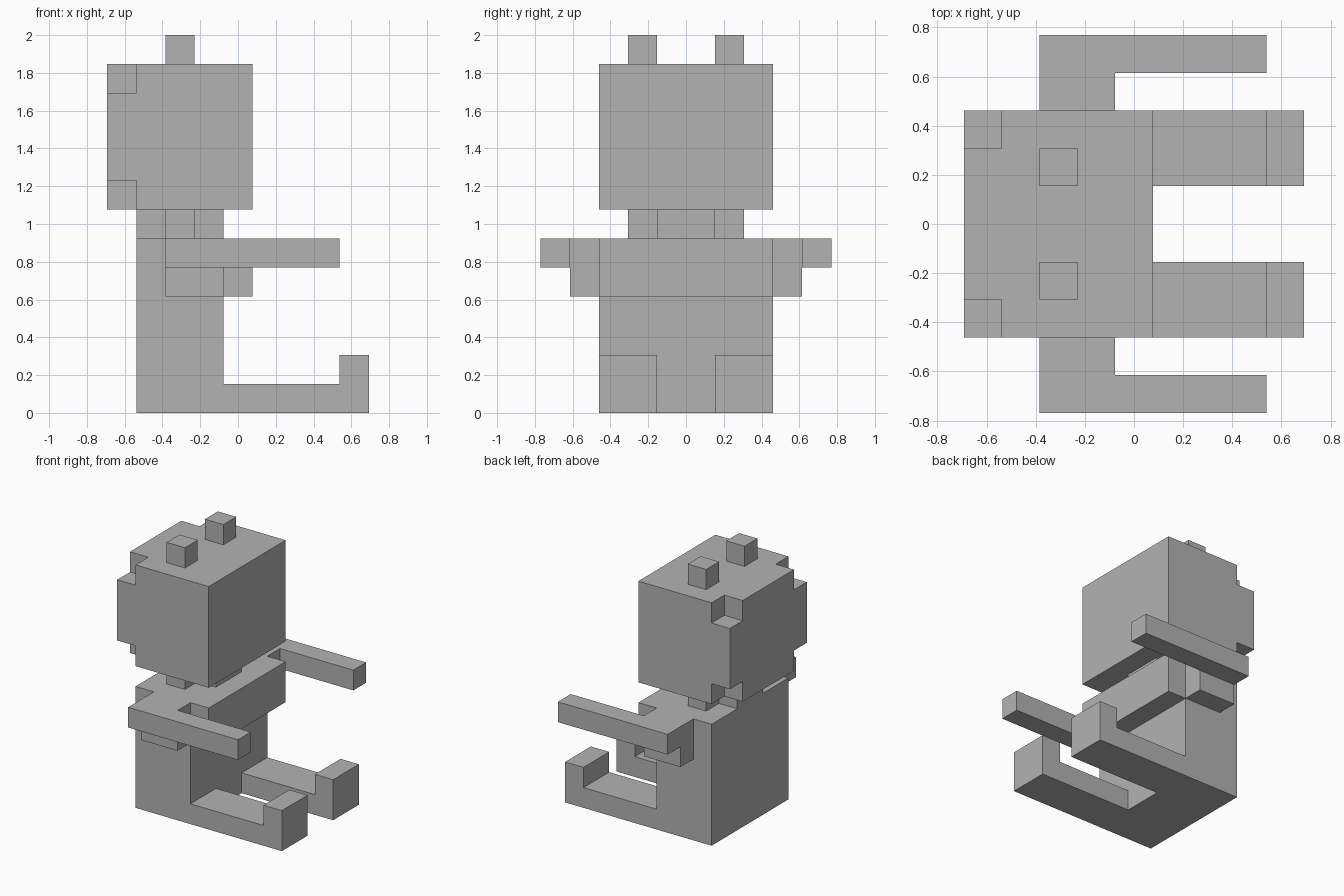
import bpy
import bmesh
from itertools import product
from mathutils import Vector

cube = bpy.data.objects.get("Cube")
if cube:
    bpy.data.objects.remove(cube, do_unlink=True)

UNIT = 2 / 13   # edge of one building block

grey = bpy.data.materials.new("plain grey")
grey.use_nodes = True
grey.diffuse_color = (0.45, 0.45, 0.45, 1)
grey.node_tree.nodes["Principled BSDF"].inputs["Base Color"].default_value = grey.diffuse_color


def cells(x, y, z):
    """Blocks filling the given (start, end) ranges."""
    return set(product(range(*x), range(*y), range(*z)))


def mirrored(blocks):
    return {(x, -1 - y, z) for x, y, z in blocks}


def build(name, blocks):
    """Make one clean mesh from the outer faces of a set of blocks."""
    bm = bmesh.new()
    for cell in blocks:
        for axis, side in product(range(3), (0, 1)):
            neighbour = list(cell)
            neighbour[axis] += 2 * side - 1
            if tuple(neighbour) in blocks:
                continue
            u, v = (axis + 1) % 3, (axis + 2) % 3
            corners = []
            for a, b in ((0, 0), (1, 0), (1, 1), (0, 1)):
                p = Vector(cell)
                p[axis] += side
                p[u] += a
                p[v] += b
                p.x -= 4.5
                corners.append(bm.verts.new(p * UNIT))
            bm.faces.new(corners if side else corners[::-1])
    bmesh.ops.remove_doubles(bm, verts=bm.verts[:], dist=UNIT / 100)
    bmesh.ops.dissolve_limit(bm, angle_limit=0.01, verts=bm.verts[:], edges=bm.edges[:])
    mesh = bpy.data.meshes.new(name)
    bm.to_mesh(mesh)
    bm.free()
    mesh.materials.append(grey)
    obj = bpy.data.objects.new(name, mesh)
    bpy.context.collection.objects.link(obj)


def build_pair(name, blocks):
    build("back_" + name, blocks)
    build("front_" + name, mirrored(blocks))


# Torso with a chest ledge
build("torso", cells((1, 4), (-3, 3), (0, 6)) | cells((4, 5), (-3, 3), (4, 6)))

# Cross-shaped neck
build("neck", cells((1, 4), (-1, 1), (6, 7)) | cells((2, 3), (-2, 2), (6, 7)))

# Head with four notched corners
notches = cells((0, 1), (2, 3), (7, 8)) | cells((0, 1), (2, 3), (11, 12))
build("head", cells((0, 5), (-3, 3), (7, 12)) - notches - mirrored(notches))

# Ears
build_pair("ear", cells((2, 3), (1, 2), (12, 13)))

# Shoulders with outstretched arms
build_pair("arm", cells((2, 4), (3, 4), (4, 6)) | cells((2, 8), (4, 5), (5, 6)))

# Legs with raised feet
build_pair("leg", cells((4, 8), (1, 3), (0, 1)) | cells((8, 9), (1, 3), (0, 2)))
